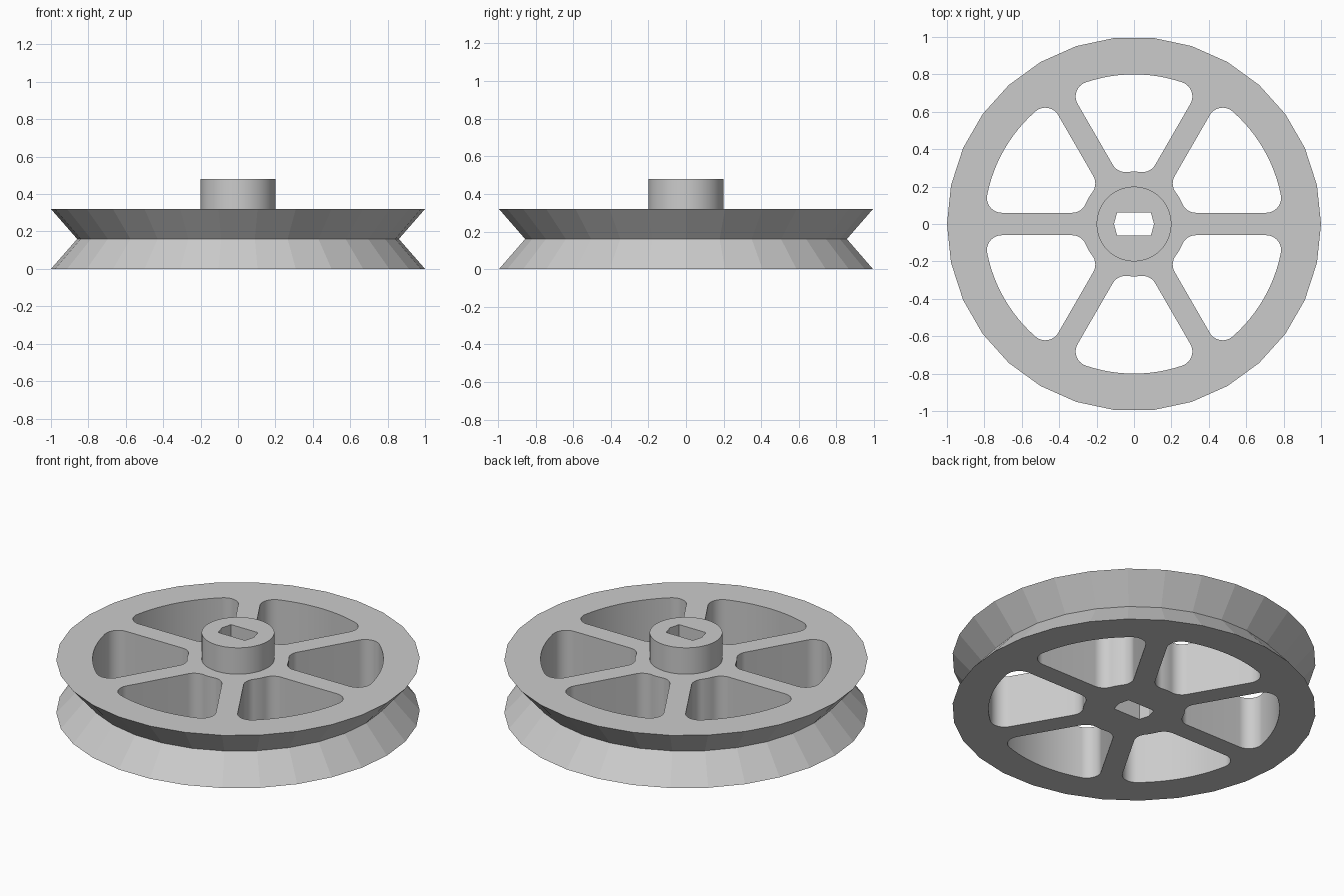
import bpy, bmesh
from math import pi, sin, cos, asin, sqrt, radians

H = 0.32          # wheel thickness
HUB_TOP = 0.48
FILLET = 0.08     # corner radius of the windows
SPOKE = 0.06      # half width of a spoke
R_IN, R_OUT = 0.28, 0.80

old = bpy.data.objects.get("Cube")
if old:
    bpy.data.objects.remove(old)

grey = bpy.data.materials.new("light_grey")
grey.use_nodes = True
colour = (0.6, 0.6, 0.6, 1)
grey.diffuse_color = colour
grey.node_tree.nodes["Principled BSDF"].inputs["Base Color"].default_value = colour


def ring(radius, n):
    return [(radius * cos(2 * pi * i / n), radius * sin(2 * pi * i / n)) for i in range(n)]


def loft(name, outlines):
    """Closed solid through a stack of (z, outline) sections."""
    bm = bmesh.new()
    rings = [[bm.verts.new((x, y, z)) for x, y in pts] for z, pts in outlines]
    n = len(rings[0])
    for a, b in zip(rings, rings[1:]):
        for i in range(n):
            j = (i + 1) % n
            bm.faces.new((a[i], a[j], b[j], b[i]))
    bm.faces.new(rings[0][::-1])
    bm.faces.new(rings[-1])
    bmesh.ops.recalc_face_normals(bm, faces=bm.faces)
    mesh = bpy.data.meshes.new(name)
    bm.to_mesh(mesh)
    bm.free()
    mesh.materials.append(grey)
    obj = bpy.data.objects.new(name, mesh)
    bpy.context.collection.objects.link(obj)
    return obj


def arc(cx, cy, r, start, end, n):
    return [(cx + r * cos(start + (end - start) * i / n),
             cy + r * sin(start + (end - start) * i / n)) for i in range(n + 1)]


def window_outline():
    """Rounded sector between two spokes, symmetric about the x axis."""
    half = pi / 6
    d = SPOKE + FILLET
    # fillet centres, measured from the lower spoke
    r1, r2 = R_OUT - FILLET, R_IN + FILLET
    a1, a2 = asin(d / r1) - half, asin(d / r2) - half
    lower = arc(0, 0, R_IN, 0, a2, 4)
    lower += arc(r2 * cos(a2), r2 * sin(a2), FILLET, a2 + pi, 1.5 * pi - half, 14)[1:]
    lower += arc(r1 * cos(a1), r1 * sin(a1), FILLET, -pi / 2 - half, a1, 18)
    lower += arc(0, 0, R_OUT, a1, 0, 6)[1:]
    return lower + [(x, -y) for x, y in lower[-2:0:-1]]


def rotated(pts, a):
    return [(x * cos(a) - y * sin(a), x * sin(a) + y * cos(a)) for x, y in pts]


# Rim and spokes start as a disc with a V groove
wheel = loft("pulley_wheel", [(0, ring(1, 30)), (H / 2, ring(0.86, 30)), (H, ring(1, 30))])
hub = loft("hub", [(H / 2, ring(0.2, 64)), (HUB_TOP, ring(0.2, 64))])
helpers = [(hub, 'UNION')]

# Six windows leave the spokes standing
for k in range(6):
    pts = rotated(window_outline(), radians(30 + 60 * k))
    helpers.append((loft("window_cutter", [(-0.1, pts), (0.6, pts)]), 'DIFFERENCE'))

# Shaft hole with two flats
slot = [(0.107, 0), (0.09, 0.062), (-0.09, 0.062), (-0.107, 0), (-0.09, -0.062), (0.09, -0.062)]
helpers.append((loft("shaft_cutter", [(-0.1, slot), (0.6, slot)]), 'DIFFERENCE'))

for obj, operation in helpers:
    mod = wheel.modifiers.new(obj.name, 'BOOLEAN')
    mod.operation = operation
    mod.solver = 'EXACT'
    mod.object = obj

# Bake the cuts, then drop the helpers
bpy.context.view_layer.update()
baked = bpy.data.meshes.new_from_object(wheel.evaluated_get(bpy.context.evaluated_depsgraph_get()))
wheel.modifiers.clear()
wheel.data = baked
for obj, _ in helpers:
    bpy.data.objects.remove(obj)

# Round walls smooth, rim facets crisp
bpy.ops.object.select_all(action='DESELECT')
wheel.select_set(True)
bpy.context.view_layer.objects.active = wheel
bpy.ops.object.shade_smooth_by_angle(angle=radians(7))
